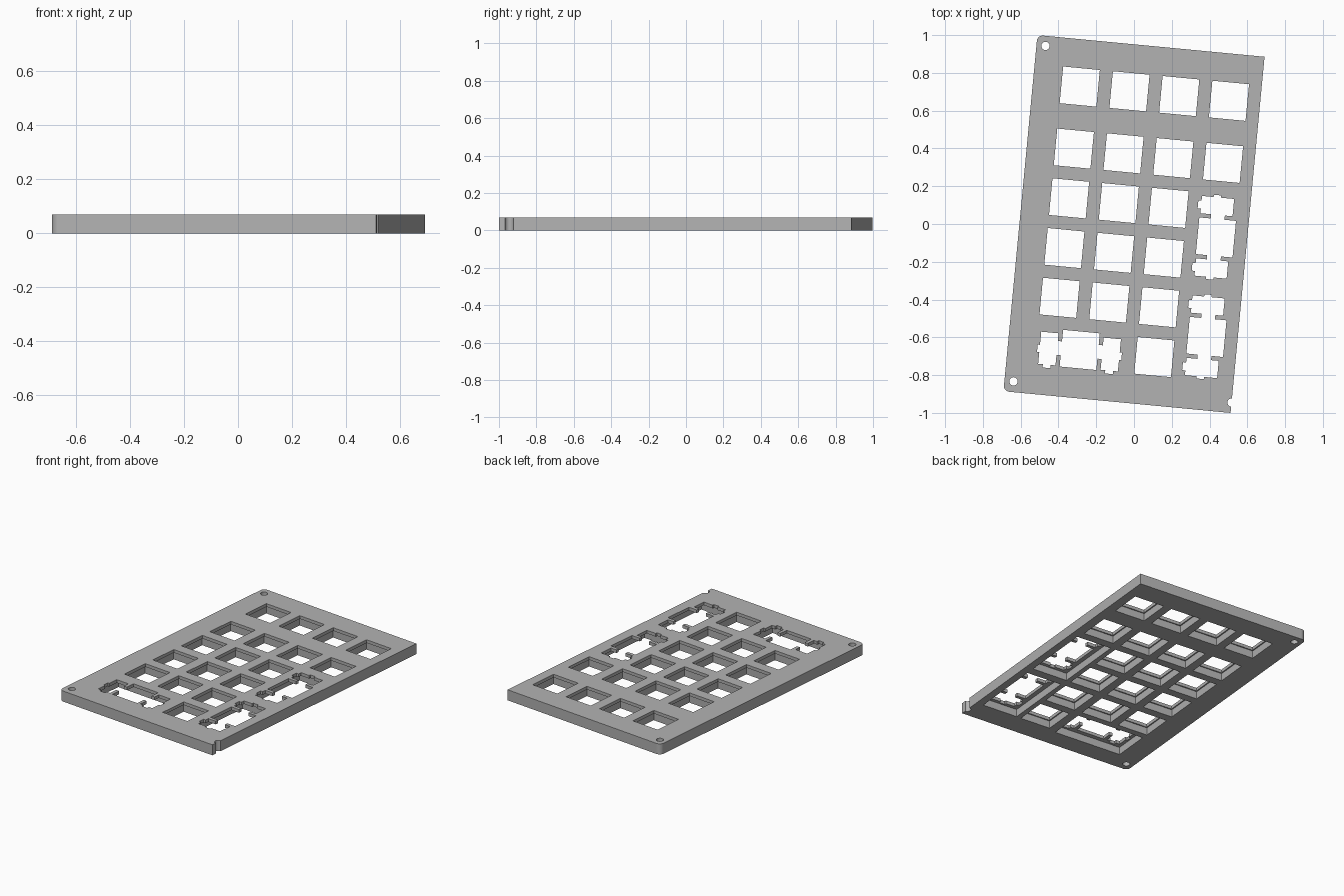
import bpy, bmesh, math
from mathutils import Matrix

PITCH, HOLE, THICK, LIP = 0.2645, 0.195, 0.07, 0.049
W, H = 0.604, 0.947            # half width and half length of the plate
TURN = math.radians(-5.45)

cube = bpy.data.objects.get("Cube")
if cube:
    bpy.data.objects.remove(cube, do_unlink=True)

grey = bpy.data.materials.new("plate_grey")
grey.use_nodes = True
grey.diffuse_color = (0.45, 0.45, 0.45, 1)
grey.node_tree.nodes["Principled BSDF"].inputs["Base Color"].default_value = (0.45, 0.45, 0.45, 1)


def box(bm, x0, x1, y0, y1, z0, z1):
    m = Matrix.Translation(((x0 + x1) / 2, (y0 + y1) / 2, (z0 + z1) / 2))
    m = m @ Matrix.Diagonal((x1 - x0, y1 - y0, z1 - z0, 1))
    return bmesh.ops.create_cube(bm, size=1, matrix=m)["verts"]


def make_object(name, bm):
    mesh = bpy.data.meshes.new(name)
    bm.to_mesh(mesh)
    bm.free()
    mesh.materials.append(grey)
    ob = bpy.data.objects.new(name, mesh)
    bpy.context.collection.objects.link(ob)
    return ob


# Plate with rounded left corners
bm = bmesh.new()
box(bm, -W, W, -H, H, 0, THICK)
left_edges = [e for e in bm.edges if all(v.co.x < 0 for v in e.verts)
              and abs(e.verts[0].co.z - e.verts[1].co.z) > 0.01]
bmesh.ops.bevel(bm, geom=left_edges, offset=0.03, segments=6, profile=0.5, affect='EDGES')
plate = make_object("switch_plate", bm)

cols = [-0.355 + i * PITCH for i in range(4)]
rows = [0.697] + [0.367 - i * PITCH for i in range(5)]
through, recess = bmesh.new(), bmesh.new()

# Single key openings, each wider underneath
singles = [(c, r) for r in range(6) for c in range(4)
           if not (c == 3 and r > 1) and not (r == 5 and c < 2)]
for c, r in singles:
    x, y, h, k = cols[c], rows[r], HOLE / 2, 0.105
    box(through, x - h, x + h, y - h, y + h, -0.1, 0.2)
    box(recess, x - k, x + k, y - k, y + k, -0.1, LIP)


# Double key openings with stabiliser slots at both ends
def double_key(x, y, upright):
    def cut(bm, x0, x1, y0, y1, top):
        if upright:
            x0, x1, y0, y1 = y0, y1, -x1, -x0
        box(bm, x + x0, x + x1, y + y0, y + y1, -0.1, top)
    h = HOLE / 2
    cut(through, -h, h, -h, h, 0.2)
    cut(through, -0.15, 0.15, -0.037, 0.036, 0.21)         # joining channel
    for s in (-1, 1):
        def side(a, b, y0, y1, top):
            cut(through, min(s * a, s * b), max(s * a, s * b), y0, y1, top)
        side(0.12, 0.212, -0.094, 0.077, 0.22)             # stabiliser slot
        side(0.145, 0.187, -0.111, 0.05, 0.23)             # wire notch
        side(0.145, 0.224, -0.032, 0.007, 0.24)            # outer notch
    cut(recess, -0.235, 0.235, -0.127, 0.117, LIP)


double_key((cols[0] + cols[1]) / 2, rows[5], False)
double_key(cols[3], (rows[2] + rows[3]) / 2, True)
double_key(cols[3], (rows[4] + rows[5]) / 2, True)

# Screw holes, one of them split by the right edge
for x, y in ((-0.556, 0.894), (-0.556, -0.89), (W, -0.892)):
    bmesh.ops.create_cone(through, cap_ends=True, segments=24, radius1=0.022,
                          radius2=0.022, depth=0.4, matrix=Matrix.Translation((x, y, 0.03)))

bpy.context.view_layer.objects.active = plate
for name, cutter_bm in (("recess_cutter", recess), ("opening_cutter", through)):
    cutter = make_object(name, cutter_bm)
    cutter.hide_render = True
    mod = plate.modifiers.new(name, 'BOOLEAN')
    mod.operation, mod.solver, mod.object = 'DIFFERENCE', 'EXACT', cutter
    mod.use_self = True
    bpy.ops.object.modifier_apply(modifier=name)
    bpy.data.objects.remove(cutter, do_unlink=True)

plate.data.transform(Matrix.Rotation(TURN, 4, 'Z'))
plate.data.materials.clear()
plate.data.materials.append(grey)
for p in plate.data.polygons:
    p.material_index = 0
